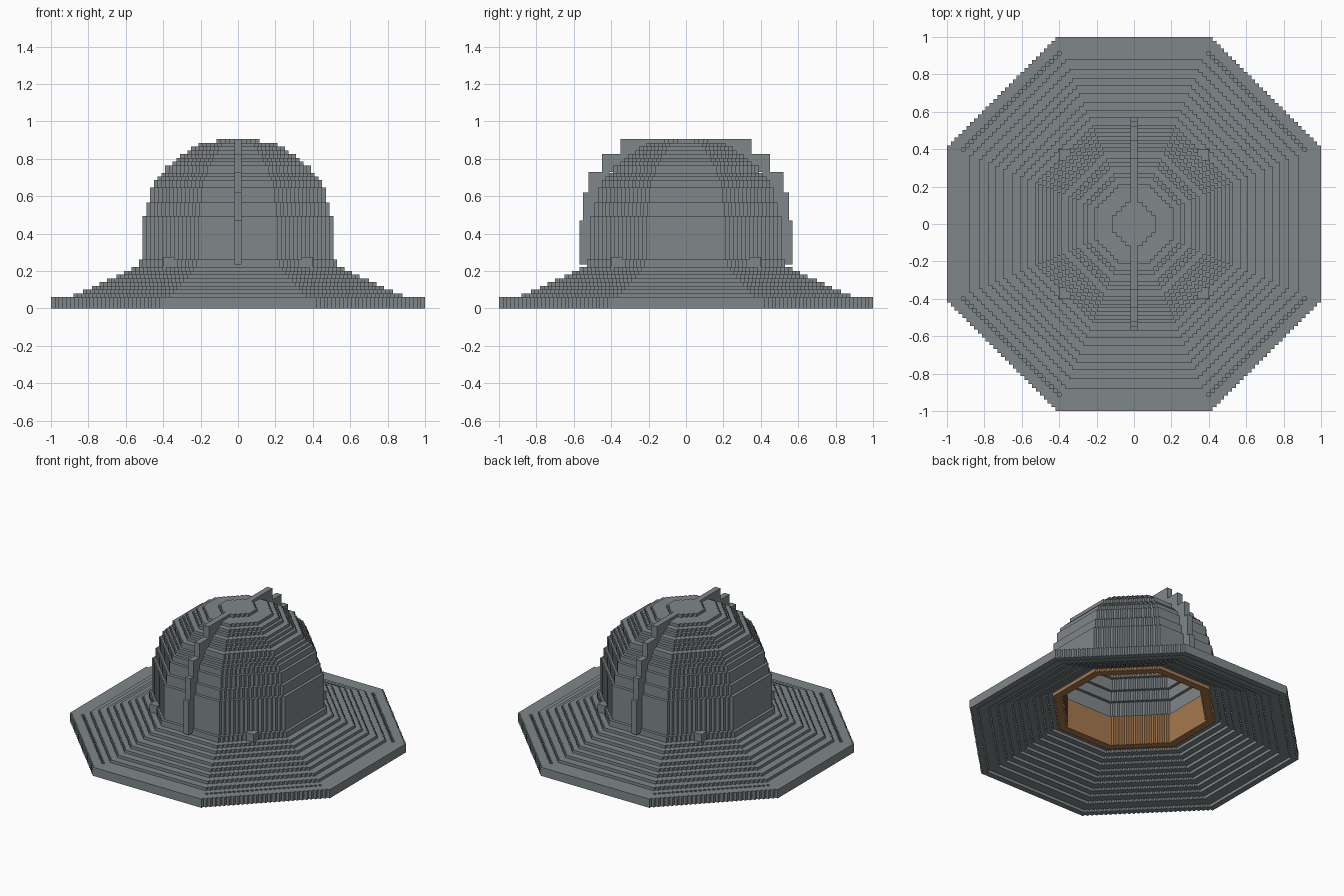
import bpy
import bmesh

cube = bpy.data.objects.get("Cube")
if cube:
    bpy.data.objects.remove(cube)

STEP = 0.0205   # size of one stair on the diagonals


def material(name, rgb):
    m = bpy.data.materials.new(name)
    m.use_nodes = True
    m.diffuse_color = (*rgb, 1)
    m.node_tree.nodes["Principled BSDF"].inputs["Base Color"].default_value = (*rgb, 1)
    return m


steel = material("steel_grey", (0.215, 0.245, 0.255))
leather = material("tan_leather", (0.38, 0.19, 0.075))


def octagon(r):
    """Octagon outline whose diagonal sides are small stairs."""
    flat = 0.42 * r
    n = max(2, round((r - flat) / STEP))
    s = (r - flat) / n
    corner = [(r, flat)]
    for i in range(n):
        x, y = corner[-1]
        corner += [(x - s, y), (x - s, y + s)]
    points = []
    for turn in range(4):
        points += corner
        corner = [(-y, x) for x, y in corner]
    return points


def square(x, y, h):
    return [(x - h, y - h), (x + h, y - h), (x + h, y + h), (x - h, y + h)]


def slab(bm, loops, z0, z1):
    """Extruded slab: first loop is the outline, the others are holes."""
    rings = []
    for z in (z0, z1):
        level, edges = [], []
        for loop in loops:
            vs = [bm.verts.new((x, y, z)) for x, y in loop]
            edges += [bm.edges.new((vs[i - 1], vs[i])) for i in range(len(vs))]
            level.append(vs)
        bmesh.ops.triangle_fill(bm, edges=edges, use_beauty=False, normal=(0, 0, 1))
        rings.append(level)
    for low, high in zip(*rings):
        for i in range(len(low)):
            bm.faces.new((low[i - 1], low[i], high[i], high[i - 1]))


def finish(bm, name, mat):
    bmesh.ops.recalc_face_normals(bm, faces=bm.faces[:])
    mesh = bpy.data.meshes.new(name)
    bm.to_mesh(mesh)
    bm.free()
    mesh.materials.append(mat)
    obj = bpy.data.objects.new(name, mesh)
    bpy.context.collection.objects.link(obj)
    return obj


def stack(name, layers, z, last_inner):
    """Pile of octagon rings, each reaching under the next one."""
    bm = bmesh.new()
    for i, (r, top) in enumerate(layers):
        nxt = layers[i + 1][0] if i + 1 < len(layers) else None
        inner = min(r - 0.045, nxt - 0.03) if nxt else last_inner
        loops = [octagon(r)]
        if inner > 0.17:
            loops.append(octagon(inner))
        slab(bm, loops, z, top)
        z = top
    return finish(bm, name, steel)


# Brim edge, with a row of tiny pits along each diagonal side
bm = bmesh.new()
slab(bm, [octagon(1), octagon(0.96)], 0, 0.02)
slab(bm, [octagon(1), octagon(0.89)], 0.02, 0.04)
pits = []
for sx in (-1, 1):
    for sy in (-1, 1):
        for i in range(26):
            a = 0.40 + i * STEP
            pits.append(square(sx * a, sy * (1.312 - a), 0.0095))
slab(bm, [octagon(1), octagon(0.84)] + pits, 0.04, 0.06)
finish(bm, "brim_edge", steel)

# Sloping brim
brim = [0.88, 0.83, 0.78, 0.74, 0.70, 0.65, 0.61, 0.57]
stack("brim", [(r, 0.08 + 0.02 * i) for i, r in enumerate(brim)] + [(0.53, 0.26)],
      0.06, 0.47)

# Domed crown
crown = [(0.51, 0.495), (0.49, 0.565), (0.47, 0.645), (0.45, 0.685), (0.43, 0.705),
         (0.41, 0.725), (0.39, 0.765), (0.35, 0.785), (0.33, 0.805), (0.31, 0.825),
         (0.27, 0.845), (0.25, 0.865), (0.21, 0.885), (0.115, 0.905)]
stack("crown", crown, 0.26, 0)

# Leather band inside the crown
bm = bmesh.new()
slab(bm, [octagon(0.495), octagon(0.445)], 0.18, 0.26)
slab(bm, [octagon(0.47), octagon(0.445)], 0.26, 0.39)
finish(bm, "leather_band", leather)

# Stepped crest, front and back: inner y, outer y, bottom, top
bm = bmesh.new()
for y0, y1, z0, z1 in ((0.48, 0.57, 0.235, 0.47), (0.46, 0.55, 0.47, 0.62),
                       (0.41, 0.52, 0.62, 0.73), (0.31, 0.45, 0.73, 0.825),
                       (0.24, 0.35, 0.825, 0.865), (0.11, 0.35, 0.865, 0.905)):
    for s in (-1, 1):
        slab(bm, [[(-0.02, s * y0), (0.02, s * y0), (0.02, s * y1), (-0.02, s * y1)]], z0, z1)
finish(bm, "crest", steel)

# Small lugs where the crown meets the brim
bm = bmesh.new()
for sx in (-1, 1):
    for sy in (-1, 1):
        slab(bm, [square(sx * 0.37, sy * 0.37, 0.03)], 0.22, 0.275)
finish(bm, "strap_lugs", steel)
